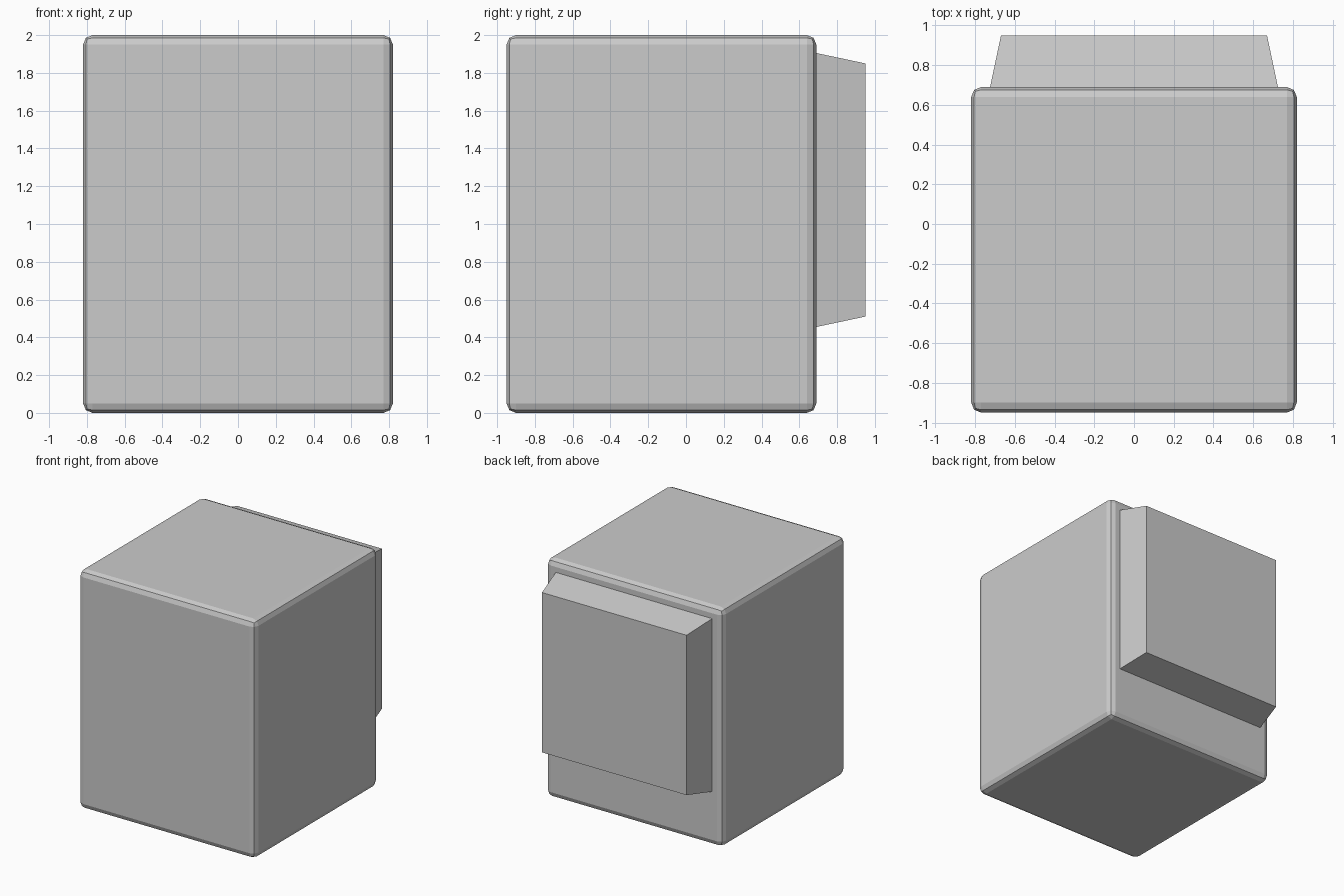
import bpy, bmesh
from mathutils import Vector

if "Cube" in bpy.data.objects:
    bpy.data.objects.remove(bpy.data.objects["Cube"])


def make_box(name, lo, hi, edit=None):
    lo, hi = Vector(lo), Vector(hi)
    bm = bmesh.new()
    bmesh.ops.create_cube(bm, size=1)
    for v in bm.verts:
        v.co = (lo + hi) / 2 + v.co * (hi - lo)
    if edit:
        edit(bm)
    mesh = bpy.data.meshes.new(name)
    bm.to_mesh(mesh)
    bm.free()
    obj = bpy.data.objects.new(name, mesh)
    bpy.context.collection.objects.link(obj)
    return obj


# Main casing with softened edges
casing = make_box("casing", (-0.82, -0.95, 0), (0.82, 0.69, 2))
bevel = casing.modifiers.new("edge_bevel", "BEVEL")
bevel.width = 0.05
bevel.segments = 2


# Tapered housing on the back
def taper(bm):
    for v in bm.verts:
        if v.co.y > 0.9:
            v.co.x *= 0.67 / 0.725
            v.co.z = 1.18 + (v.co.z - 1.18) * 0.67 / 0.725


make_box("rear_housing", (-0.725, 0.69, 0.455), (0.725, 0.95, 1.905), taper)
